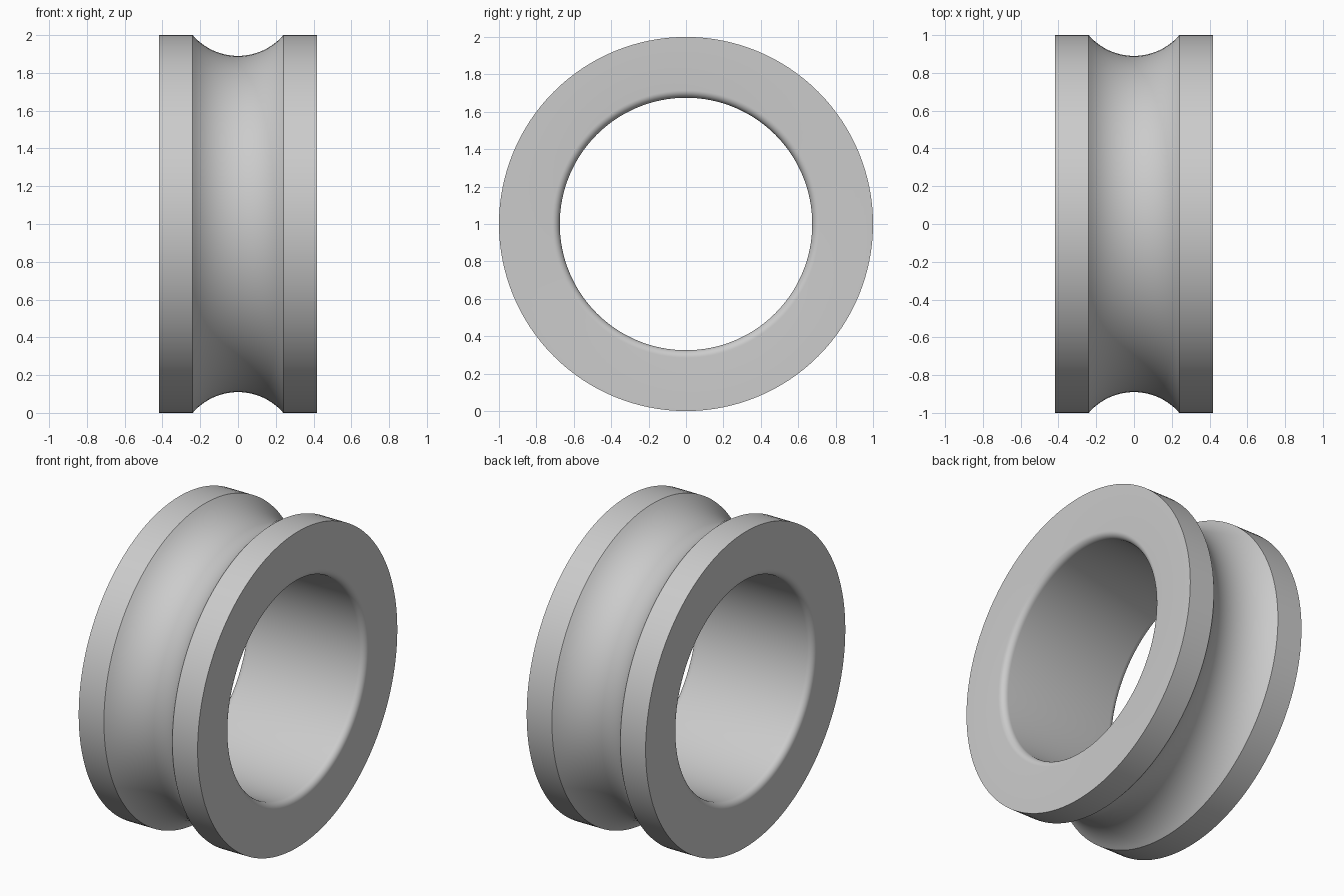
import bpy
import bmesh
from math import asin, cos, sin, pi, radians
from mathutils import Matrix, Vector

cube = bpy.data.objects.get("Cube")
if cube:
    bpy.data.objects.remove(cube, do_unlink=True)

# Main dimensions: the ring turns about the x axis
OUTER, BORE, HALF_WIDTH = 1.0, 0.675, 0.417
GROOVE_HALF, GROOVE_DEPTH = 0.24, 0.11
FILLET = 0.04
SEGMENTS = 128

# Half cross-section as (x, radius): groove floor, shoulder, side, filleted bore
groove_r = (GROOVE_HALF ** 2 + GROOVE_DEPTH ** 2) / (2 * GROOVE_DEPTH)
groove_centre = OUTER - GROOVE_DEPTH + groove_r
sweep = asin(GROOVE_HALF / groove_r)
half = []
for i in range(13):
    a = sweep * i / 12
    half.append((groove_r * sin(a), groove_centre - groove_r * cos(a)))
half.append((HALF_WIDTH, OUTER))
for i in range(9):
    a = pi / 2 * i / 8
    half.append((HALF_WIDTH - FILLET + FILLET * cos(a),
                 BORE + FILLET - FILLET * sin(a)))
profile = half + [(-x, r) for x, r in reversed(half[1:])]

# Revolve the closed cross-section
bm = bmesh.new()
rings = []
for s in range(SEGMENTS):
    turn = Matrix.Rotation(2 * pi * s / SEGMENTS, 3, 'X')
    rings.append([bm.verts.new(turn @ Vector((x, 0, r)) + Vector((0, 0, OUTER)))
                  for x, r in profile])
n = len(profile)
for s in range(SEGMENTS):
    a, b = rings[s], rings[(s + 1) % SEGMENTS]
    for i in range(n):
        j = (i + 1) % n
        bm.faces.new((a[i], a[j], b[j], b[i]))
bmesh.ops.recalc_face_normals(bm, faces=bm.faces)
mesh = bpy.data.meshes.new("grooved_ring")
bm.to_mesh(mesh)
bm.free()

ring = bpy.data.objects.new("grooved_ring", mesh)
bpy.context.collection.objects.link(ring)

# Plain grey metal colour
grey = bpy.data.materials.new("plain_grey")
grey.use_nodes = True
colour = (0.6, 0.6, 0.6, 1)
grey.diffuse_color = colour
grey.node_tree.nodes["Principled BSDF"].inputs["Base Color"].default_value = colour
mesh.materials.append(grey)

# Smooth round surfaces, sharp shoulders
bpy.ops.object.select_all(action='DESELECT')
ring.select_set(True)
bpy.context.view_layer.objects.active = ring
bpy.ops.object.shade_smooth_by_angle(angle=radians(30))
